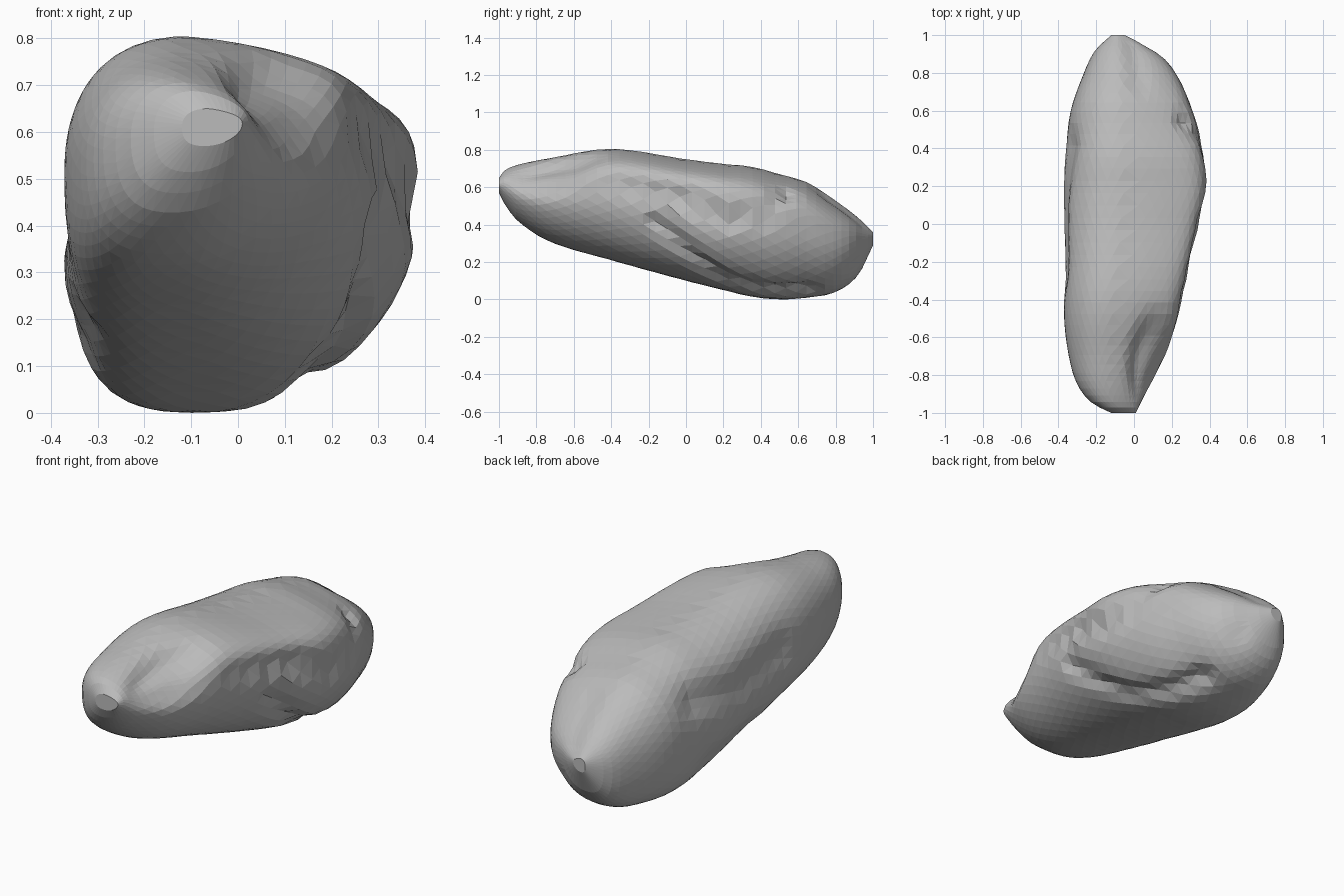
import bpy
import bmesh
import math
from mathutils import Vector
from mathutils.geometry import intersect_point_line

if "Cube" in bpy.data.objects:
    bpy.data.objects.remove(bpy.data.objects["Cube"], do_unlink=True)

stone = bpy.data.materials.new("stone grey")
stone.use_nodes = True
stone.diffuse_color = (0.5, 0.5, 0.5, 1)
stone.node_tree.nodes["Principled BSDF"].inputs["Base Color"].default_value = (0.5, 0.5, 0.5, 1)

# Outline along the length: y, then low and high limits
HEIGHT = [(-1, .57, .65), (-.97, .51, .69), (-.9, .42, .72), (-.73, .31, .755),
          (-.4, .21, .805), (0, .1, .75), (.2, .05, .725), (.35, .015, .71),
          (.5, 0, .67), (.65, .01, .625), (.8, .04, .53), (.92, .13, .44), (1, .29, .36)]
WIDTH = [(-1, -.12, .01), (-.95, -.22, .04), (-.85, -.3, .1), (-.7, -.345, .17),
         (-.5, -.37, .23), (-.2, -.37, .3), (0, -.375, .345), (.2, -.375, .385),
         (.4, -.36, .365), (.6, -.335, .31), (.8, -.265, .22), (.92, -.205, .11), (1, -.12, -.05)]

# Creases: path, half width, depth
CREASES = [
    ([(.3, -.4, .62), (.35, 0, .55), (.37, .2, .42), (.33, .4, .45), (.27, .55, .58)], .045, .035),
    ([(.3, -.15, .42), (.24, .1, .2), (.19, .2, .14), (.14, .42, .07), (.1, .65, .05)], .05, .04),
    ([(-.36, -.25, .5), (-.36, .1, .45), (-.34, .4, .5)], .09, .03),
    ([(-.33, -.05, .2), (-.32, .3, .15)], .07, .02),
    ([(0, .95, .43), (.03, .75, .58)], .06, .02),
    ([(.1, .97, .35), (.08, .92, .2)], .06, .02),
]

# Scooped hollow on the upper front: centre, radii, depth
HOLLOW = (Vector((.11, -.73, .7)), Vector((.13, .25, .14)), .06)

# Roundness of each quarter in the middle of the length
UPPER_RIGHT, UPPER_LEFT, LOWER_RIGHT, LOWER_LEFT = .58, .95, .75, .85


def limits(table, y):
    """Smooth curve through the table rows."""
    last = len(table) - 1
    i = next((k for k in range(last) if y <= table[k + 1][0]), last - 1)
    a, b = table[i], table[i + 1]
    before, after = table[max(i - 1, 0)], table[min(i + 2, last)]
    span = b[0] - a[0]
    t = min(1, (y - a[0]) / span)
    result = []
    for k in (1, 2):
        slope_a = (b[k] - before[k]) / (b[0] - before[0]) * span
        slope_b = (after[k] - a[k]) / (after[0] - a[0]) * span
        ease = t * t * (3 - 2 * t)
        result.append(a[k] + (b[k] - a[k]) * ease
                      + slope_a * t * (1 - t) ** 2 - slope_b * t * t * (1 - t))
    return result


def path_distance(p, path):
    best = 9
    for a, b in zip(path, path[1:]):
        a, b = Vector(a), Vector(b)
        t = intersect_point_line(p, a, b)[1]
        best = min(best, (p - a.lerp(b, max(0, min(1, t)))).length)
    return best


def section_point(y, angle):
    x0, x1 = limits(WIDTH, y)
    z0, z1 = limits(HEIGHT, y)
    c, s = math.cos(angle), math.sin(angle)
    if s > 0:
        power = UPPER_RIGHT if c > 0 else UPPER_LEFT
    else:
        power = LOWER_RIGHT if c > 0 else LOWER_LEFT
    power += (.95 - power) * y * y
    cx = math.copysign(abs(c) ** power, c)
    sz = math.copysign(abs(s) ** power, s)
    half, tall = (x1 - x0) / 2, (z1 - z0) / 2
    lean = half * (.27 if s < 0 else .15) * s * s
    lift = .2 * tall * max(c, 0) * (1 - s * s)
    middle = Vector(((x0 + x1) / 2, y, (z0 + z1) / 2))
    p = middle + Vector((half * cx - lean, 0, tall * sz + lift))
    # The top slopes gently down to the right
    if s > 0:
        p.z -= .12 * tall * max(cx, 0) * sz
    sink = 0
    for path, width, depth in CREASES:
        sink += depth * math.exp(-(path_distance(p, path) / width) ** 2)
    centre, radii, depth = HOLLOW
    d = sum(((p[i] - centre[i]) / radii[i]) ** 2 for i in range(3))
    sink += depth * math.exp(-d * d)
    inward = middle - p
    return p + inward.normalized() * min(sink, inward.length * .5)


# Boulder: rings of triangles closed by a cap at each end
RINGS, SIDES = 40, 40
bm = bmesh.new()
rings = []
for r in range(RINGS):
    t = r / (RINGS - 1)
    y = -math.cos(math.pi * t) * .5 + (2 * t - 1) * .5
    turn = (r % 2) * .5
    rings.append([bm.verts.new(section_point(y, math.tau * (k + turn) / SIDES)) for k in range(SIDES)])
for r, (a, b) in enumerate(zip(rings, rings[1:])):
    for k in range(SIDES):
        n = (k + 1) % SIDES
        if r % 2 == 0:
            bm.faces.new((a[k], a[n], b[k]))
            bm.faces.new((a[n], b[n], b[k]))
        else:
            bm.faces.new((a[k], a[n], b[n]))
            bm.faces.new((a[k], b[n], b[k]))
bm.faces.new(rings[0])
bm.faces.new(rings[-1])
bmesh.ops.recalc_face_normals(bm, faces=bm.faces)

mesh = bpy.data.meshes.new("boulder")
bm.to_mesh(mesh)
bm.free()
mesh.materials.append(stone)
boulder = bpy.data.objects.new("boulder", mesh)
bpy.context.collection.objects.link(boulder)
